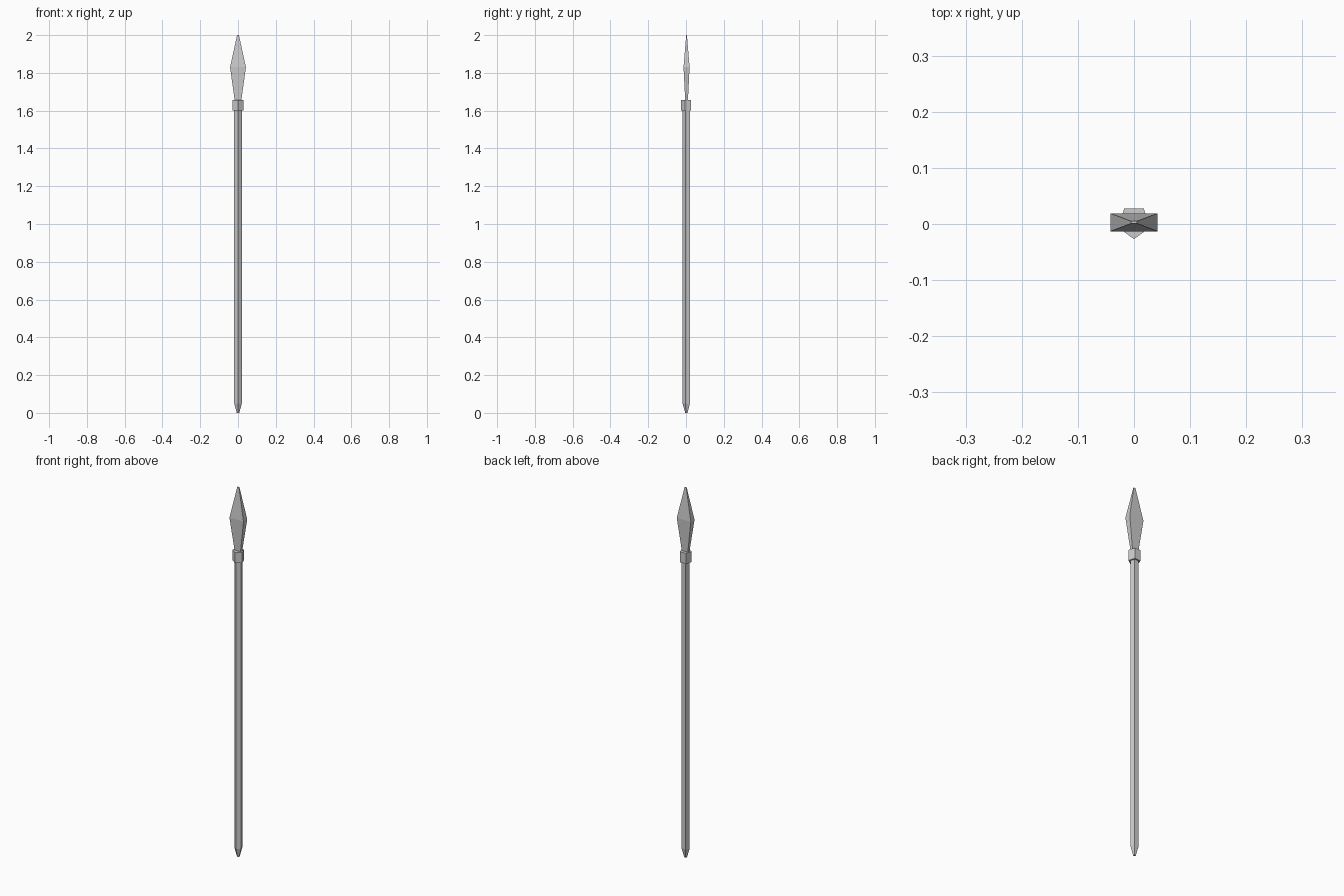
import bpy, bmesh, math

if "Cube" in bpy.data.objects:
    bpy.data.objects.remove(bpy.data.objects["Cube"])

AXIS_Y = 0.003  # pentagon axis offset so the model is centred in y


def pentagon(r, z):
    # five-sided ring with one corner facing the front
    angles = [-math.pi / 2 + i * math.tau / 5 for i in range(5)]
    return [(r * math.cos(a), AXIS_Y + r * math.sin(a), z) for a in angles]


def rectangle(hx, hy, z):
    return [(sx * hx, AXIS_Y + sy * hy, z)
            for sx, sy in ((-1, -1), (1, -1), (1, 1), (-1, 1))]


def loft(name, rings):
    # flat-faced solid through a stack of rings, capped at both ends
    bm = bmesh.new()
    loops = [[bm.verts.new(p) for p in ring] for ring in rings]
    n = len(loops[0])
    for lower, upper in zip(loops, loops[1:]):
        for i in range(n):
            j = (i + 1) % n
            bm.faces.new((lower[i], lower[j], upper[j], upper[i]))
    bm.faces.new(loops[0][::-1])
    bm.faces.new(loops[-1])
    bmesh.ops.recalc_face_normals(bm, faces=bm.faces[:])
    mesh = bpy.data.meshes.new(name)
    bm.to_mesh(mesh)
    bm.free()
    obj = bpy.data.objects.new(name, mesh)
    bpy.context.collection.objects.link(obj)
    return obj


# shaft with a tapered butt
loft("shaft", [pentagon(0.007, 0.0), pentagon(0.021, 0.05), pentagon(0.021, 1.61)])

# collar below the blade
loft("collar", [pentagon(0.03, 1.60), pentagon(0.03, 1.657)])

# blade, widest at mid height
loft("blade", [rectangle(0.017, 0.007, 1.65),
               rectangle(0.042, 0.016, 1.83),
               rectangle(0.005, 0.002, 2.0)])
